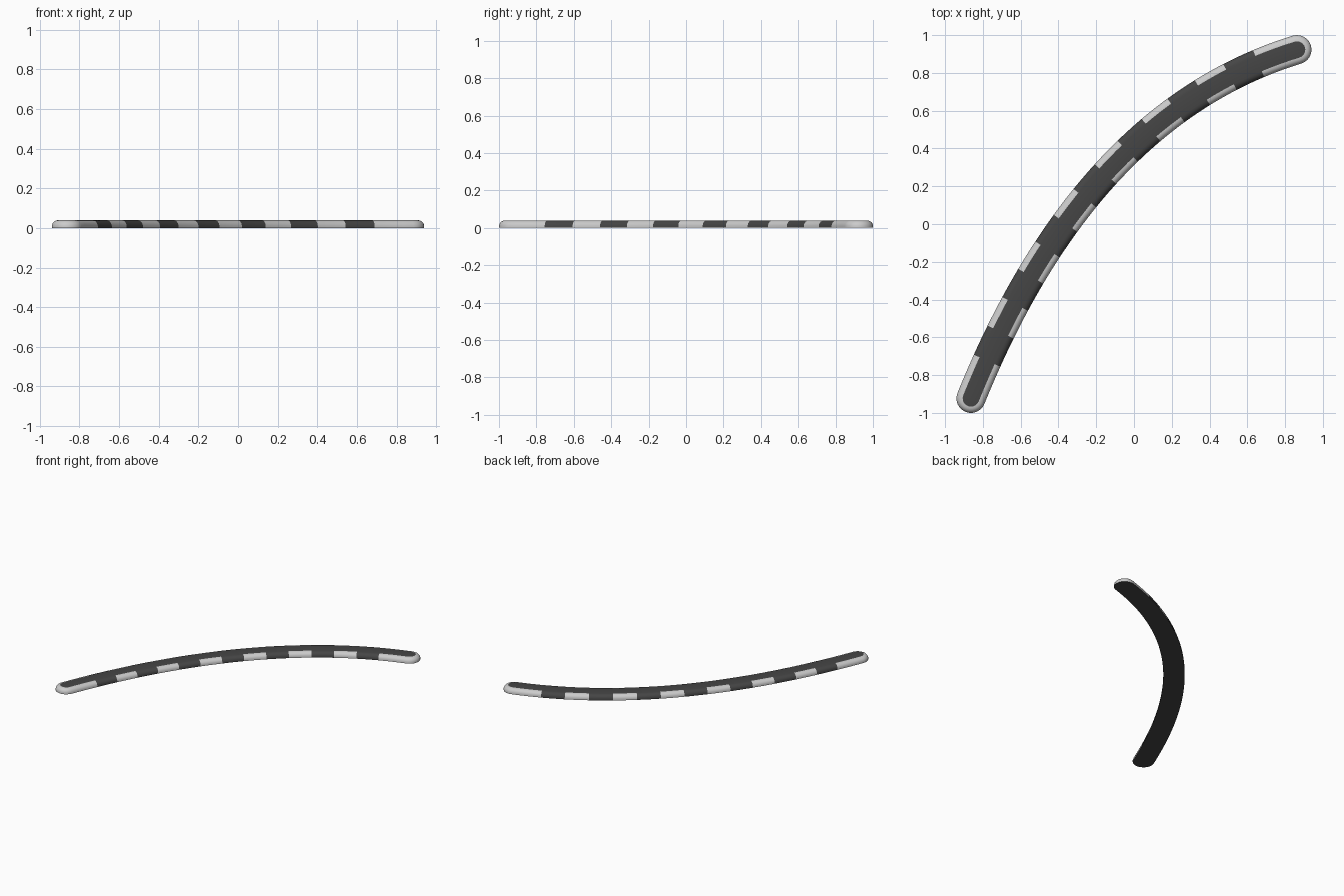
import bpy, bmesh, math
from mathutils import Vector

if "Cube" in bpy.data.objects:
    bpy.data.objects.remove(bpy.data.objects["Cube"])


def material(name, v):
    m = bpy.data.materials.new(name)
    m.diffuse_color = (v, v, v, 1)
    m.use_nodes = True
    m.node_tree.nodes["Principled BSDF"].inputs["Base Color"].default_value = m.diffuse_color
    return m


# Centre path: a quadratic curve between the two end-cap centres
A, C, B = Vector((-0.863, -0.923)), Vector((-0.254, 0.581)), Vector((0.863, 0.923))


def path(t):
    return A * (1 - t) ** 2 + C * 2 * t * (1 - t) + B * t * t


def tangent(t):
    return ((C - A) * (1 - t) + (B - C) * t).normalized()


N = 2000
lengths = [0.0]
for i in range(N):
    lengths.append(lengths[-1] + (path((i + 1) / N) - path(i / N)).length)
total = lengths[-1]


def t_at(s):
    return min(range(N + 1), key=lambda i: abs(lengths[i] - s)) / N


# Stripes: a longer pale one at each end, 13 equal alternating ones between
END, MID, SUB, CAP = 0.216, 13, 4, 12
step = (total - 2 * END) / MID
cuts = [0.0] + [END + step * i for i in range(MID + 1)] + [total]
stations, stripe = [], []
for k in range(len(cuts) - 1):
    for j in range(SUB):
        stations.append(t_at(cuts[k] + (cuts[k + 1] - cuts[k]) * j / SUB))
        stripe.append(k % 2)
stations.append(1.0)

# Outline as (centre, outward direction): left side, far cap, right side, near cap
n = len(stations)
frames = [(path(t), tangent(t)) for t in stations]
outline = [(p, Vector((-d.y, d.x))) for p, d in frames]
side_mats = stripe[:]


def cap(p, start):
    a0 = math.atan2(start.y, start.x)
    return [(p, Vector((math.cos(a0 - math.pi * i / CAP), math.sin(a0 - math.pi * i / CAP))))
            for i in range(1, CAP)]


outline += cap(frames[-1][0], outline[-1][1])
side_mats += [0] * CAP
outline += [(p, Vector((d.y, -d.x))) for p, d in reversed(frames)]
side_mats += stripe[::-1]
outline += cap(frames[0][0], outline[-1][1])
side_mats += [0] * CAP

# Rounded kerb edge profile: (half width, height)
profile = [(0.077, 0), (0.077, 0.013), (0.073, 0.024), (0.065, 0.033), (0.055, 0.038), (0.044, 0.04)]
bm = bmesh.new()
rings = [[bm.verts.new((*(p + d * w), z)) for p, d in outline] for w, z in profile]
M = len(outline)
for lo, hi in zip(rings, rings[1:]):
    for i in range(M):
        j = (i + 1) % M
        bm.faces.new((lo[i], lo[j], hi[j], hi[i])).material_index = side_mats[i]

# Dark top and underside: strips across plus a half disc at each end
for ring in (rings[0], rings[-1]):
    right = ring[n + CAP - 1:2 * n + CAP - 1][::-1]
    faces = [bm.faces.new((ring[i], ring[i + 1], right[i + 1], right[i])) for i in range(n - 1)]
    faces.append(bm.faces.new(ring[n - 1:n + CAP]))
    faces.append(bm.faces.new(ring[2 * n + CAP - 2:] + [ring[0]]))
    for f in faces:
        f.material_index = 1
bmesh.ops.recalc_face_normals(bm, faces=bm.faces)

mesh = bpy.data.meshes.new("curved_kerb")
bm.to_mesh(mesh)
bm.free()
kerb = bpy.data.objects.new("curved_kerb", mesh)
bpy.context.collection.objects.link(kerb)
mesh.materials.append(material("pale_stripe", 0.65))
mesh.materials.append(material("dark_asphalt", 0.06))
bpy.context.view_layer.objects.active = kerb
kerb.select_set(True)
bpy.ops.object.shade_smooth_by_angle(angle=math.radians(35))
